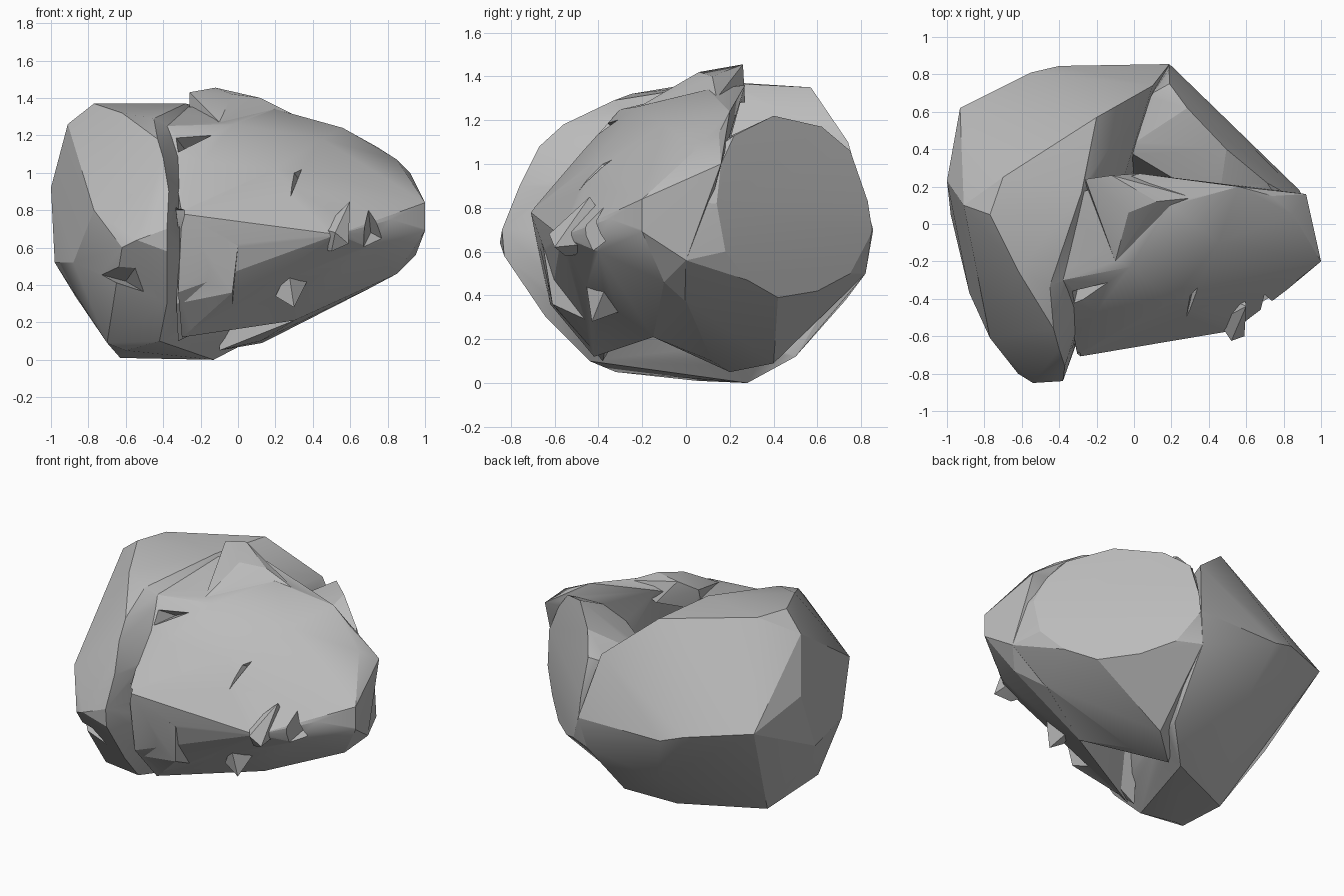
import bpy, bmesh, math

stone = bpy.data.materials.new("stone_grey")
stone.diffuse_color = (0.5, 0.5, 0.5, 1)


def chunk(name, pts):
    """Faceted lump: convex hull of a few corner points."""
    bm = bmesh.new()
    for p in pts:
        bm.verts.new(p)
    bmesh.ops.convex_hull(bm, input=bm.verts[:])
    bmesh.ops.delete(bm, geom=[v for v in bm.verts if not v.link_faces], context='VERTS')
    bmesh.ops.recalc_face_normals(bm, faces=bm.faces[:])
    me = bpy.data.meshes.new(name)
    bm.to_mesh(me)
    bm.free()
    me.materials.append(stone)
    ob = bpy.data.objects.new(name, me)
    bpy.context.collection.objects.link(ob)
    return ob


def combine(base, other, operation):
    """Boolean another lump into the base and discard it."""
    mod = base.modifiers.new("join", 'BOOLEAN')
    mod.operation, mod.solver, mod.object = operation, 'EXACT', other
    bpy.context.view_layer.objects.active = base
    bpy.ops.object.modifier_apply(modifier=mod.name)
    bpy.data.objects.remove(other)


# large left and back mass, with a cliff edge at its front
boulder = chunk("boulder", [
    (-1, .23, .92), (-.91, .1, 1.26), (-.77, .05, 1.37), (-.7, .25, 1.37),
    (-.28, .17, 1.37), (-.2, .57, 1.35), (.1, .74, 1.1), (-.93, .62, .8),
    (-.55, .81, .75), (-.4, .845, .7), (.19, .855, .7), (-.62, -.25, 1.32),
    (-.45, -.33, 1.29), (-.43, -.56, 1.18), (-.4, -.67, 1.08), (-.37, -.76, .9),
    (-.38, -.84, .7), (-.38, -.83, .58), (-.54, -.85, .64), (-.62, -.8, .6),
    (-.77, -.61, .8), (-.88, -.37, .52), (-.38, -.64, .3), (-.42, -.44, .1),
    (-.7, -.38, .09), (-.6, -.32, .05), (-.63, .05, .01), (-.13, .28, 0),
    (-.87, 0, .34), (-.98, .05, .52), (.1, .5, .12), (-.3, .73, .38), (.15, .82, .5)])

# sloping front mass that tapers to the right
front_mass = chunk("front_mass", [
    (-.28, .17, 1.35), (.03, .27, 1.36), (.56, .2, 1.24), (.2, .1, 1.34),
    (-.38, -.3, 1.25), (-.02, -.23, 1.26), (.45, -.1, 1.18), (-.3, -.71, .78),
    (-.2, -.47, 1.06), (.2, -.41, 1.02), (.5, -.3, .98),
    (0, -.65, .62), (-.32, -.62, .36), (-.3, -.42, .12), (.25, -.54, .68),
    (.53, -.57, .67), (.74, .15, 1.14), (.85, .05, 1.07), (.92, .16, 1),
    (1, -.2, .84), (1, -.2, .69), (.95, 0, .56), (.82, -.35, .75),
    (.85, -.1, .46), (.7, -.4, .6), (.68, 0, .37), (.3, -.15, .21), (0, -.4, .38)])

# lower front buttress beside the cliff
buttress = chunk("lower_buttress", [
    (-.33, -.56, .3), (-.03, -.61, .36), (0, -.65, .61), (-.3, -.7, .77),
    (-.32, -.38, .1), (-.03, -.35, .24), (-.2, -.2, .4)])

# slab with a broad, slightly leaning face on the back right; its low floor forms the hollow
rim = [(.22, 1.13), (.4, 1.22), (.62, 1.17), (.75, 1.06), (.83, .83), (.845, .68),
       (.75, .5), (.6, .42), (.42, .39), (.28, .47), (.18, .6), (.14, .82), (.16, 1)]
flat_slab = chunk("flat_slab",
    [(.19 + (.855 - y) * 1.03 - .35 * max(0, z - .75), y, z) for y, z in rim] + [
    (.1, .7, 1.03), (-.05, .4, .98), (.45, .1, 1.08), (.15, .82, .5), (.19, .85, .7),
    (1, -.2, .83), (1, -.2, .7), (.95, 0, .56), (.7, 0, .38), (.3, -.15, .21),
    (.12, .12, .1), (.13, .4, .09), (-.1, .2, .05)])

fin = chunk("top_fin", [
    (-.26, .2, 1.28), (-.26, .24, 1.43), (-.12, .26, 1.455), (.12, .12, 1.4),
    (-.03, .06, 1.42), (-.1, -.2, 1.27), (.32, .14, 1.3), (.03, .27, 1.28)])
knob = chunk("front_knob", [
    (.45, -.52, .7), (.52, -.625, .68), (.59, -.6, .62), (.6, -.44, .85),
    (.5, -.55, .58), (.58, -.3, .65), (.4, -.35, .6)])
spur = chunk("lower_spur", [
    (.2, -.42, .34), (.3, -.43, .28), (.27, -.46, .48), (.4, -.35, .48), (.25, -.1, .4)])

for part in (front_mass, buttress, flat_slab, fin, knob, spur):
    combine(boulder, part, 'UNION')

# chipped clefts across the front
clefts = [
    [(.68, -.6, .97), (.62, -.7, .5), (.86, -.6, .6), (.71, -.22, .68)],
    [(-.42, -.55, 1.3), (-.36, -.6, 1.1), (.05, -.4, 1.31), (-.28, -.25, 1.12)],
    [(.22, -.75, .72), (.45, -.4, 1.28), (.22, -.6, 1.12), (.32, -.33, .97)],
    [(-.9, -.6, .5), (-.5, -.95, .56), (-.36, -.85, .28), (-.6, -.52, .42)],
    [(-.34, -.95, .85), (-.22, -.9, .8), (-.3, -.8, .55), (-.33, -.55, .8)]]
for pts in clefts:
    combine(boulder, chunk("cleft", pts), 'DIFFERENCE')

bpy.ops.object.select_all(action='DESELECT')
boulder.select_set(True)
bpy.context.view_layer.objects.active = boulder
bpy.ops.object.shade_smooth_by_angle(angle=math.radians(20))
